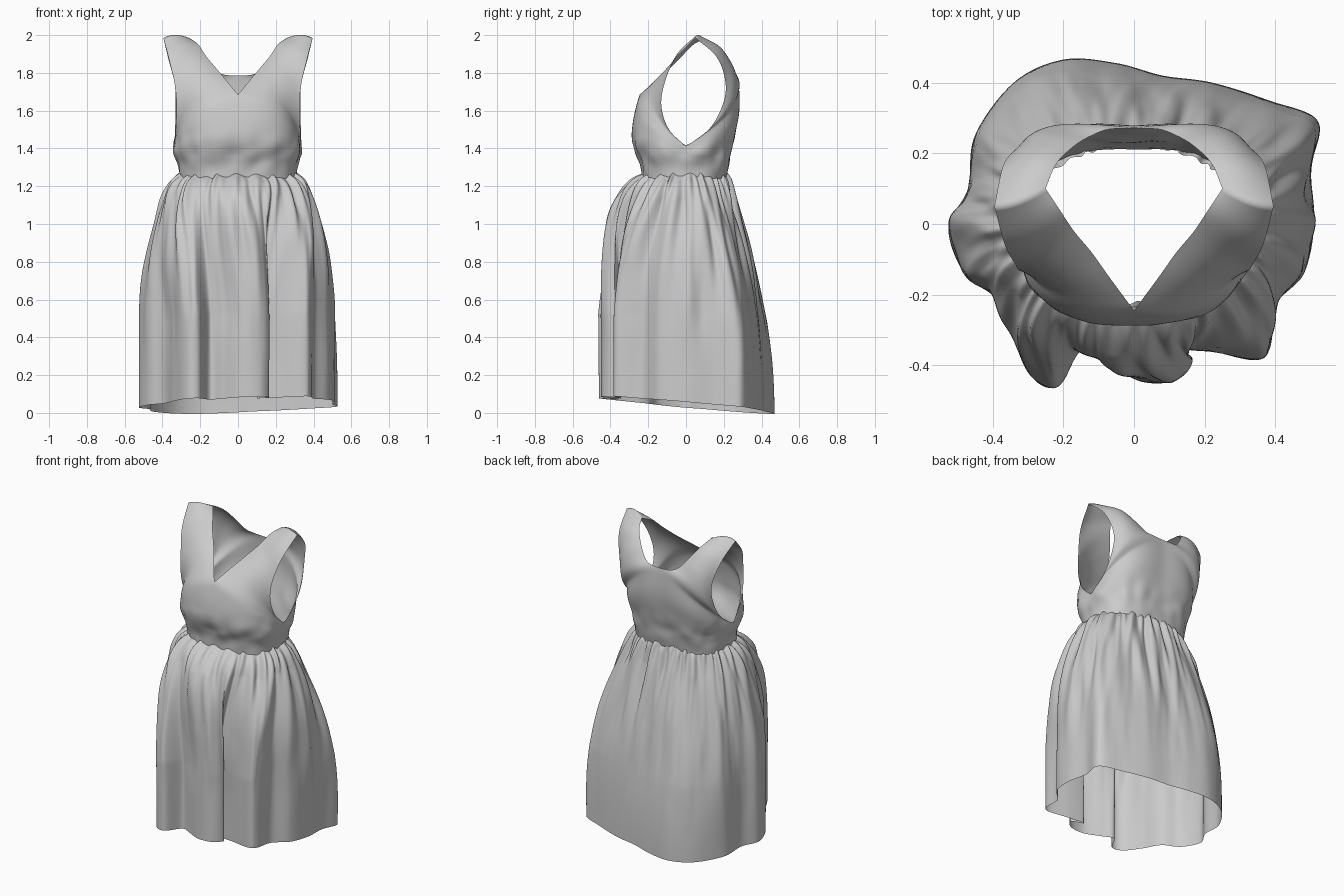
import bpy, bmesh, math
from mathutils import Vector, noise

if "Cube" in bpy.data.objects:
    bpy.data.objects.remove(bpy.data.objects["Cube"])


def spline(pts, steps, closed=False):
    """Catmull-Rom through points, with `steps` samples per span."""
    n, out = len(pts), []
    for i in range(n if closed else n - 1):
        if closed:
            a, b, c, d = (pts[(i + k) % n] for k in (-1, 0, 1, 2))
        else:
            b, c = pts[i], pts[i + 1]
            a = pts[i - 1] if i else b * 2 - c
            d = pts[i + 2] if i + 2 < n else c * 2 - b
        for k in range(steps):
            t = k / steps
            out.append(0.5 * (2 * b + (c - a) * t + (2 * a - 5 * b + 4 * c - d) * t ** 2
                              + (3 * b - a - 3 * c + d) * t ** 3))
    return out if closed else out + [pts[-1].copy()]


def add_grid(bm, rows, wrap=False):
    grid = [[bm.verts.new(p) for p in r] for r in rows]
    n = len(grid[0])
    for r0, r1 in zip(grid, grid[1:]):
        for j in range(n if wrap else n - 1):
            k = (j + 1) % n
            bm.faces.new((r0[j], r0[k], r1[k], r1[j]))


def finish(name, bm):
    bmesh.ops.recalc_face_normals(bm, faces=bm.faces)
    me = bpy.data.meshes.new(name)
    bm.to_mesh(me)
    bm.free()
    ob = bpy.data.objects.new(name, me)
    bpy.context.collection.objects.link(ob)
    for p in me.polygons:
        p.use_smooth = True
    return ob


# Bodice: each row is inner edge, pull point, outer edge of a half panel
shoulder = ((.25, .10, 1.98), (.33, .05, 2.02), (.395, .05, 1.985))
sides = [(.31, 0, 1.24), (.315, 0, 1.30), (.335, 0, 1.36), (.337, 0, 1.385), (.335, 0, 1.41)]
front_low = [((0, -.23, 1.24), (.30, -.25, 1.24)), ((0, -.24, 1.32), (.31, -.26, 1.32)),
             ((0, -.285, 1.42), (.34, -.29, 1.42)), ((0, -.28, 1.55), (.34, -.30, 1.50)),
             ((0, -.245, 1.685), (.32, -.305, 1.60))]
back_low = [((0, .21, 1.24), (.31, .23, 1.24)), ((0, .225, 1.32), (.32, .25, 1.32)),
            ((0, .25, 1.45), (.34, .28, 1.42)), ((0, .275, 1.62), (.34, .33, 1.53)),
            ((0, .27, 1.785), (.34, .34, 1.62))]
front_up = [((.07, -.15, 1.77), (.24, -.26, 1.71), (.33, -.09, 1.50)),
            ((.12, -.08, 1.83), (.25, -.18, 1.80), (.325, -.13, 1.62)),
            ((.17, -.02, 1.89), (.27, -.10, 1.87), (.335, -.115, 1.74)),
            ((.21, .04, 1.95), (.30, -.03, 1.95), (.365, -.06, 1.87)), shoulder]
back_up = [((.07, .268, 1.79), (.33, .335, 1.70), (.333, .12, 1.50)),
           ((.12, .25, 1.81), (.31, .31, 1.78), (.33, .19, 1.62)),
           ((.17, .22, 1.87), (.29, .27, 1.86), (.335, .21, 1.74)),
           ((.22, .17, 1.94), (.30, .19, 1.95), (.37, .165, 1.88)), shoulder]


def edge(pts, corner, steps=8):
    """Spline with a sharp corner at the given index."""
    return spline(pts[:corner + 1], steps)[:-1] + spline(pts[corner:], steps)


def panel(bm, rows, sx):
    a_, c_, b_ = ([Vector(r[k]) for r in rows] for k in range(3))
    out = []
    for a, c, b in zip(edge(a_, 4), spline(c_, 8), edge(b_, 4)):
        row = []
        for j in range(25):
            u = j / 24
            p = a * (1 - u) ** 2 + c * 2 * u * (1 - u) + b * u * u
            row.append(Vector((p.x * sx, p.y, p.z)))
        out.append(row)
    add_grid(bm, out)


bm = bmesh.new()
for low, up in ((front_low, front_up), (back_low, back_up)):
    for sx in (1, -1):
        panel(bm, [r + (s,) for r, s in zip(low, sides)] + up, sx)
bmesh.ops.remove_doubles(bm, verts=bm.verts, dist=0.0008)
# relax the cloth a little, keeping the neck, arm and waist edges
inner = [v for v in bm.verts if not v.is_boundary and v.co.z < 1.9]
for _ in range(5):
    bmesh.ops.smooth_vert(bm, verts=inner, factor=.5, use_axis_x=True,
                          use_axis_y=True, use_axis_z=True)
# soft puckers above the waist
for v in bm.verts:
    w = max(0, 1 - abs(v.co.z - 1.37) / .14)
    d = Vector((v.co.x, v.co.y, 0)).normalized()
    v.co += d * noise.noise(Vector((v.co.x * 13, v.co.y * 13, v.co.z * 9))) * .018 * w
finish("bodice", bm)

# Skirt: hem outline seen from above, with folds; back half then front half
back_hem = [(.51, 0), (.50, .15), (.52, .29), (.38, .35), (.22, .40), (.08, .42),
            (-.05, .455), (-.20, .465), (-.34, .40), (-.45, .25), (-.47, .10)]
front_hem = [(-.525, -.01), (-.48, -.14), (-.39, -.21), (-.34, -.33), (-.28, -.44), (-.21, -.455),
             (-.15, -.36), (-.08, -.39), (.02, -.445), (.12, -.44), (.165, -.38), (.10, -.345),
             (.20, -.355), (.34, -.385), (.385, -.35), (.40, -.23), (.48, -.14)]
S = 14
hem = spline([Vector(p) for p in back_hem + front_hem], S, closed=True)
nb = len(back_hem) * S
nf = len(front_hem) * S
ROWS = 90
rows = []
for r in range(ROWS + 1):
    t = (r / ROWS) ** 1.6
    row = []
    for i, h in enumerate(hem):
        a = math.pi * i / nb if i < nb else math.pi * (1 + (i - nb) / nf)
        ca, sa = math.cos(a), math.sin(a)
        waist = Vector((.312 * ca, .222 * sa))
        plain = Vector((.51 * ca, .43 * sa))
        grow = 1 - (1 - t) ** (4.3 - 2.4 * sa)
        p = waist.lerp(plain.lerp(h, min(1, t * 1.6) ** .6), grow)
        # tight gathers at the seam, broad soft folds further down
        n1 = noise.noise(Vector((ca * 3, sa * 3, t * 2)))
        n2 = noise.noise(Vector((ca * 6, sa * 6, t * 2.5 + 7)))
        n3 = noise.noise(Vector((ca * 13, sa * 13, t * 4 + 3)))
        gather = math.sin(a * 38 + 5 * n1) * .013 * math.exp(-t * 9) * min(1, .35 + t * 25)
        fold = (n2 * .045 + n3 * .012) * min(1, t * 9) * (1 - t) ** 1.4
        puff = (.028 - .022 * sa) * (1 - math.exp(-t * 35)) * (1 - t) ** 6
        p += Vector((ca, sa)) * (gather + fold + puff)
        top = 1.262 + .009 * math.sin(a * 19 + 4 * n1)
        low = .043 - .09 * h.y + .03 * h.x
        row.append(Vector((p.x, p.y, top + (low - top) * t)))
    rows.append(row)
bm = bmesh.new()
add_grid(bm, rows, wrap=True)
finish("gathered_skirt", bm)
